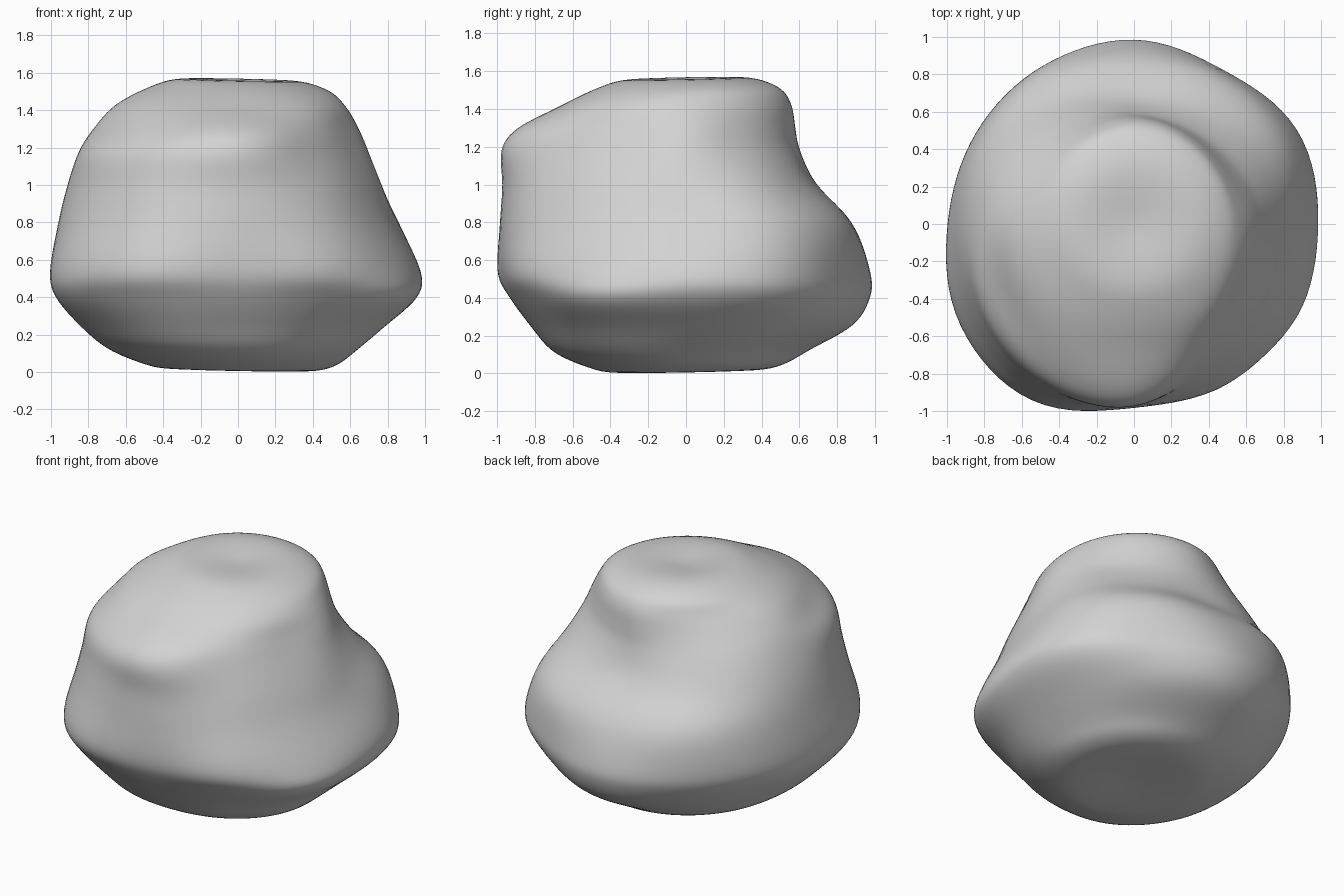
import bpy, bmesh
from math import sin, cos, tau

old = bpy.data.objects.get("Cube")
if old:
    bpy.data.objects.remove(old, do_unlink=True)

# Boulder contours: height, then radii counter-clockwise from +x in twelfth turns
BODY = [
    (.12, [.63, .63, .63, .66, .68, .69, .7, .74, .75, .7, .68, .67]),
    (.25, [.79, .81, .84, .89, .84, .82, .85, .89, .89, .81, .8, .82]),
    (.4, [.96, .98, .94, .98, .95, .94, .97, 1.04, 1.02, .92, .93, 1]),
    (.54, [.98, 1.01, .95, .98, .98, .98, 1, 1.08, 1.1, .98, 1, .98]),
    (.8, [.85, .93, .91, .88, .94, .95, .96, 1.01, 1.04, .98, .93, .86]),
    (1, [.77, .77, .71, .68, .77, .87, .91, .96, 1, .97, .87, .78]),
    (1.18, [.7, .64, .6, .6, .66, .77, .84, .92, .97, .98, .8, .7]),
    (1.3, [.65, .59, .57, .58, .6, .68, .77, .8, .86, .9, .74, .65]),
    (1.42, [.58, .55, .55, .56, .55, .58, .66, .67, .68, .67, .64, .6]),
]
SIDES, STEPS = 96, 6


def spline(a, b, c, d, t):
    """Smooth curve from b to c."""
    m, n = (c - a) / 2, (d - b) / 2
    return b + t * (m + t * (3 * (c - b) - 2 * m - n + t * (2 * (b - c) + m + n)))


def around(radii, turn):
    """Radius at a fraction of a full turn."""
    count = len(radii)
    i = int(turn * count)
    near = (radii[(i + k) % count] for k in (-1, 0, 1, 2))
    return spline(*near, turn * count - i)


def round_ring(height, radius):
    """Plain circular contour."""
    return height, [radius] * SIDES


# Round foot, irregular body, round dished crown
rings = [round_ring(.03, 0), round_ring(.01, .36), round_ring(.04, .52)]
rings += [(z, [around(r, s / SIDES) for s in range(SIDES)]) for z, r in BODY]
rings += [round_ring(1.51, .49), round_ring(1.565, .3), round_ring(1.54, 0)]
last = len(rings) - 1

# Loft smoothly from the underside to the crown, tilting both ends slightly
bm = bmesh.new()
loft = []
for step in range(last * STEPS + 1):
    i = min(step // STEPS, last - 1)
    t = step / STEPS - i
    near = [rings[min(max(i + k, 0), last)] for k in (-1, 0, 1, 2)]
    z = spline(*(ring[0] for ring in near), t)
    row = []
    for s in range(SIDES):
        r = max(0, spline(*(ring[1][s] for ring in near), t))
        x, y = r * cos(tau * s / SIDES), r * sin(tau * s / SIDES)
        tilt = .02 * (y - x) * (z / .78 - 1) ** 4
        row.append(bm.verts.new((x, y, z + tilt)))
    loft.append(row)
for low, high in zip(loft, loft[1:]):
    for s in range(SIDES):
        n = (s + 1) % SIDES
        bm.faces.new((low[s], low[n], high[n], high[s]))
bmesh.ops.remove_doubles(bm, verts=bm.verts, dist=.0005)

# Weather the contour lines into a softer surface
for _ in range(6):
    bmesh.ops.smooth_vert(bm, verts=bm.verts, factor=.5,
                          use_axis_x=True, use_axis_y=True, use_axis_z=True)
bmesh.ops.recalc_face_normals(bm, faces=bm.faces)
for face in bm.faces:
    face.smooth = True

mesh = bpy.data.meshes.new("boulder")
bm.to_mesh(mesh)
bm.free()
boulder = bpy.data.objects.new("boulder", mesh)
bpy.context.collection.objects.link(boulder)

# Plain stone colour
stone = bpy.data.materials.new("light grey stone")
stone.use_nodes = True
stone.diffuse_color = (.65, .65, .65, 1)
stone.node_tree.nodes["Principled BSDF"].inputs["Base Color"].default_value = (.65, .65, .65, 1)
mesh.materials.append(stone)
